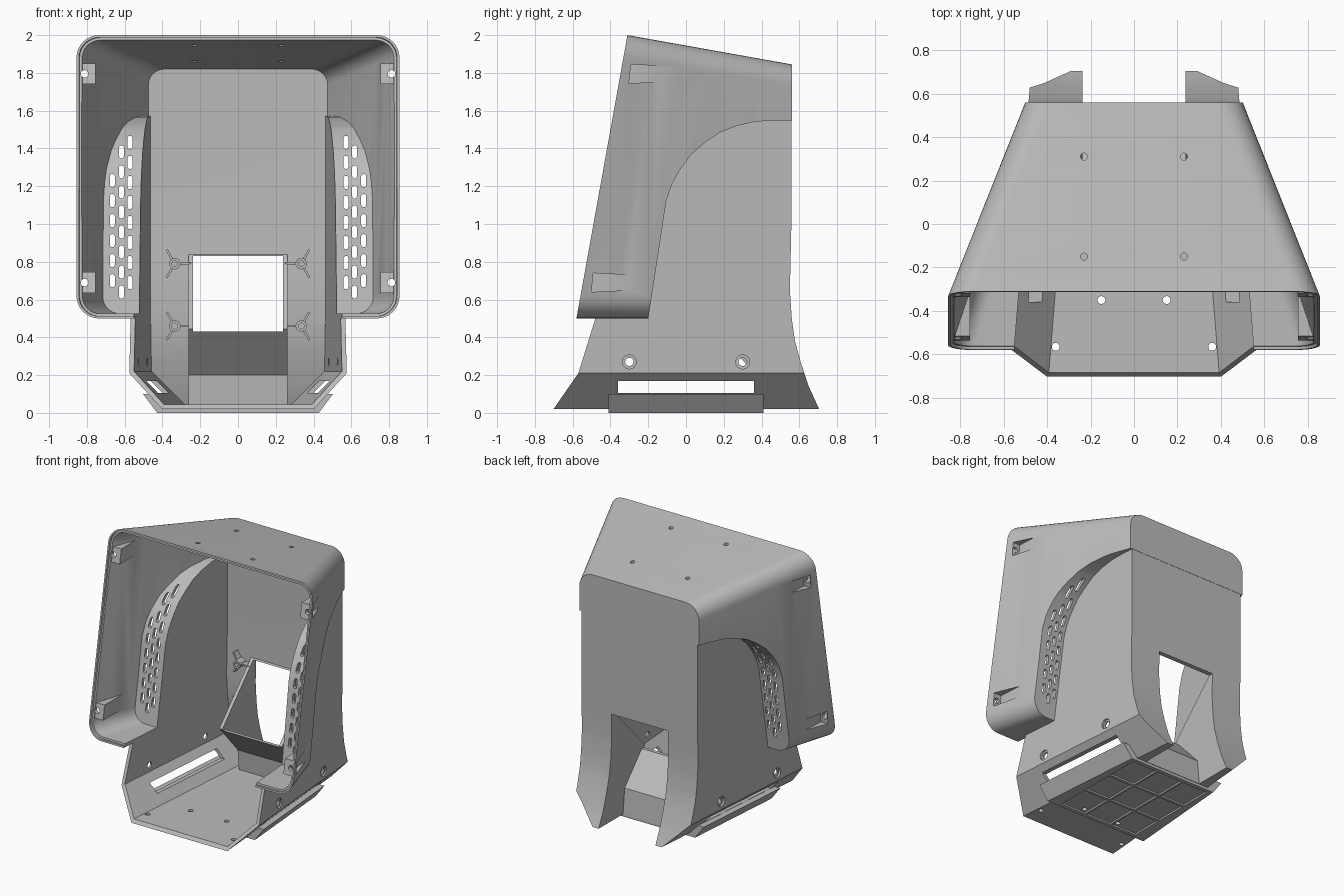
import bpy, bmesh, math
from mathutils import Vector

cube = bpy.data.objects.get("Cube")
if cube:
    bpy.data.objects.remove(cube, do_unlink=True)

T = 0.025                                  # wall thickness
grey = bpy.data.materials.new("plain grey")
grey.use_nodes = True
grey.diffuse_color = (0.5, 0.5, 0.5, 1)
grey.node_tree.nodes["Principled BSDF"].inputs["Base Color"].default_value = (0.5, 0.5, 0.5, 1)


# ---- helpers: every shape is a list of rings, lofted and capped ----
def make(name, shapes):
    bm = bmesh.new()
    for rings in shapes:
        loops = [[bm.verts.new(p) for p in ring] for ring in rings]
        n = len(loops[0])
        for a, b in zip(loops, loops[1:]):
            for i in range(n):
                bm.faces.new((a[i], a[(i + 1) % n], b[(i + 1) % n], b[i]))
        bm.faces.new(loops[0])
        bm.faces.new(loops[-1])
    bmesh.ops.recalc_face_normals(bm, faces=bm.faces[:])
    bmesh.ops.triangulate(bm, faces=bm.faces[:])
    mesh = bpy.data.meshes.new(name)
    bm.to_mesh(mesh)
    bm.free()
    mesh.materials.append(grey)
    obj = bpy.data.objects.new(name, mesh)
    bpy.context.scene.collection.objects.link(obj)
    return obj


def combine(target, other, operation):
    mod = target.modifiers.new("combine", 'BOOLEAN')
    mod.operation, mod.solver, mod.object = operation, 'EXACT', other
    bpy.context.view_layer.objects.active = target
    bpy.ops.object.modifier_apply(modifier=mod.name)
    bpy.data.objects.remove(other, do_unlink=True)


def prism(poly, x0, x1):
    return [[(x, y, z) for y, z in poly] for x in (x0, x1)]


def box(x0, x1, y0, y1, z0, z1):
    return prism([(y0, z0), (y1, z0), (y1, z1), (y0, z1)], x0, x1)


def rod(center, axis, r, length, n=20):
    axis = Vector(axis)
    u = axis.orthogonal().normalized()
    v = axis.cross(u)
    angles = [2 * math.pi * i / n for i in range(n)]
    return [[Vector(center) + axis * d + r * (math.cos(a) * u + math.sin(a) * v) for a in angles]
            for d in (-length / 2, length / 2)]


def round_rect(cx, cz, hw, hh, r, n=8):
    pts = []
    for k, (sx, sz) in enumerate([(1, 1), (-1, 1), (-1, -1), (1, -1)]):
        for i in range(n + 1):
            a = math.pi / 2 * (k + i / n)
            pts.append((cx + sx * (hw - r) + r * math.cos(a), cz + sz * (hh - r) + r * math.sin(a)))
    return pts


def offset(path, d):
    out = []
    for i, p in enumerate(path):
        a, b = path[max(i - 1, 0)], path[min(i + 1, len(path) - 1)]
        dy, dz = b[0] - a[0], b[1] - a[1]
        k = d / math.hypot(dy, dz)
        out.append((p[0] - dz * k, p[1] + dy * k))
    return out


def front_y(z):
    return -0.58 + 0.18 * (z - 0.5)


def half_width(y):
    return 0.53 - 0.08 * y


def hood(inset, s0, s1, back):
    front = [Vector((x, front_y(z), z))
             for x, z in round_rect(0, 1.25, 0.855 - inset, 0.75 - inset, 0.12 - inset)]
    end = [Vector((x, back, z))
           for x, z in round_rect(0, 1.1725, 0.5 - inset, 0.6725 - inset, 0.11 - inset)]
    steps = [s0 + (s1 - s0) * i / 6 for i in range(7)]
    return [[a + (b - a) * s for a, b in zip(front, end)] for s in steps]


def section(pairs, y0, y1):
    rings = []
    for y in (y0, y1):
        right = [(half_width(y) - d, y, z) for d, z in pairs]
        rings.append(right + [(-x, yy, z) for x, yy, z in reversed(right)])
    return rings


# ---- profiles in the y-z plane ----
arch = [(-0.23, 0.3), (-0.2, 0.5), (-0.15, 0.82), (-0.105, 1.12), (-0.075, 1.21), (-0.03, 1.29),
        (0.03, 1.37), (0.1, 1.43), (0.18, 1.485), (0.27, 1.52), (0.37, 1.542), (0.47, 1.548), (0.9, 1.548)]
rear = [(0.558, 1.6), (0.558, 1.0), (0.55, 0.65), (0.56, 0.5), (0.577, 0.38),
        (0.607, 0.27), (0.65, 0.14), (0.707, 0.015)]
close = [(0.9, 0.2), (-0.23, 0.2)]

# ---- outer skin: tapered hood with arched cut, plus lower body ----
housing = make("housing", [hood(0, 0, 1, 0.56)])
combine(housing, make("arch_cut", [prism(arch + close, -1, 1)]), 'DIFFERENCE')
lower = make("lower_body", [section([(0, 2), (0, 0.21), (0.185, 0.02)], -0.9, 0.9)])
side = [(-0.705, 0.015), (-0.57, 0.21), (-0.48, 0.5), (-0.42, 0.9), (-0.3, 1.3), (0, 1.6)] + rear
combine(lower, make("side_profile", [prism(side, -1, 1)]), 'INTERSECT')
combine(housing, lower, 'UNION')
combine(housing, make("base_rail", [section([(0.3, 0.1), (0.06, 0.1), (0.135, 0)], -0.41, 0.41)]), 'UNION')

# ---- inner space: the same shapes, one wall thickness smaller ----
space = make("inner_space", [hood(T, -0.06, 1, 0.56 - T)])
combine(space, make("arch_wall", [prism(offset(arch, T) + close, -1, 1)]), 'DIFFERENCE')
room = make("lower_room", [section([(T, 2), (T, 0.22), (0.193, 0.045)], -1.1, 0.9)])
inner_side = [(-1, -0.1), (-1, 0.9), (-0.5, 1.3), (0, 1.62)] + offset(rear, -T) + [(0.7, -0.1)]
combine(room, make("room_profile", [prism(inner_side, -1, 1)]), 'INTERSECT')
combine(space, room, 'UNION')

# solid left inside: rear cable pocket and four screw bosses
pocket = [(0.9, 0.855), (0.545, 0.855), (0.15, 0.445), (0.37, 0.2), (0.4, -0.1), (0.9, -0.1)]
keep = [prism(pocket, -0.262, 0.262)]
recesses, screw_holes = [], []
for s in (-1, 1):
    for z in (0.69, 1.795):
        f = front_y(z)
        lean = 0.18 * 0.055
        keep.append(prism([(f + 0.02 - lean, z - 0.055), (f + 0.34, z - 0.055), (f + 0.34, z + 0.055),
                           (f + 0.02 + lean, z + 0.055)], s * 0.755, s))
        recesses.append(prism([(f + 0.045, z - 0.05), (f + 0.34, z - 0.035), (f + 0.34, z + 0.035),
                               (f + 0.055, z + 0.05)], s * 0.778, s))
        screw_holes.append(rod((s * 0.812, f, z), (0, 1, 0), 0.02, 0.2))
combine(space, make("kept_solids", keep), 'DIFFERENCE')
combine(housing, space, 'DIFFERENCE')

# ---- cuts: rim step, pocket passage, recesses and holes ----
combine(housing, make("rim_step", [hood(0.012, -0.06, 0.012, 0.56)]), 'DIFFERENCE')
passage = [(0.95, 0.83), (0.53, 0.83), (0.1, 0.8), (0.1, 0.43), (0.19, 0.43), (0.395, 0.21),
           (0.425, -0.1), (0.95, -0.1)]
combine(housing, make("pocket_passage", [prism(passage, -0.237, 0.237)]), 'DIFFERENCE')
combine(housing, make("recesses", recesses), 'DIFFERENCE')
combine(housing, make("screw_holes", screw_holes), 'DIFFERENCE')

holes, sinks, vents = [], [], []
for s in (-1, 1):
    holes.append(box(s * 0.36, s * 0.8, -0.36, 0.36, 0.105, 0.17))          # long side slot
    for y in (-0.3, 0.3):
        w = half_width(y)
        holes.append(rod((s * w, y, 0.27), (1, 0, 0), 0.022, 0.15))
        sinks.append(rod((s * w, y, 0.27), (1, 0, 0), 0.037, 0.025))
    for y, z in ((0.31, 1.89), (-0.15, 1.97)):
        holes.append(rod((s * 0.23, y, z), (0, 0, 1), 0.016, 0.2))
    for x, y in ((0.36, -0.565), (0.15, -0.35)):
        holes.append(rod((s * x, y, 0.03), (0, 0, 1), 0.018, 0.15))
    # staggered vent slots through the arch wall
    for x, start, count in ((0.572, 0.69, 8), (0.617, 0.64, 8), (0.665, 0.7, 6)):
        for i in range(count):
            z = start + i * 0.106
            y = next(a[0] + (b[0] - a[0]) * (z - a[1]) / (b[1] - a[1])
                     for a, b in zip(arch, arch[1:]) if a[1] <= z < b[1])
            ring = round_rect(s * x, z, 0.013, 0.035, 0.0125, 3)
            vents.append([[(px, yy, pz) for px, pz in ring] for yy in (y - 0.1, y + 0.07)])
combine(housing, make("holes", holes), 'DIFFERENCE')
combine(housing, make("countersinks", sinks), 'DIFFERENCE')
combine(housing, make("vents", vents), 'DIFFERENCE')

# shallow panels under the base, leaving a grid of ribs
cells = [box(0.225 * i - 0.105, 0.225 * i + 0.105, 0.26 * j - 0.12, 0.26 * j + 0.12, -0.1, 0.012)
         for i in (-1, 0, 1) for j in (-1, 0, 1)]
combine(housing, make("base_panels", cells), 'DIFFERENCE')

# ---- standoffs with three ribs on the inside of the back wall ----
parts = [housing]
for s, side_name in ((-1, "right"), (1, "left")):
    for z, level in ((0.46, "lower"), (0.79, "upper")):
        post = make(f"standoff_{level}_{side_name}", [rod((s * 0.335, 0.505, z), (0, 1, 0), 0.03, 0.09)])
        for k in range(3):
            a = math.radians(60 + 120 * k)
            d, n = Vector((s * math.cos(a), 0, math.sin(a))), Vector((-math.sin(a), 0, s * math.cos(a)))
            c = Vector((s * 0.335, 0, z))
            foot = [c + d * r + n * w for r, w in ((0.01, -0.006), (0.085, -0.006), (0.085, 0.006), (0.01, 0.006))]
            rib = make("rib", [[[(p.x, y, p.z) for p in foot] for y in (0.48, 0.545)]])
            combine(post, rib, 'UNION')
        combine(post, make("bore", [rod((s * 0.335, 0.47, z), (0, 1, 0), 0.015, 0.1)]), 'DIFFERENCE')
        parts.append(post)

for obj in parts:
    bpy.ops.object.select_all(action='DESELECT')
    obj.select_set(True)
    bpy.context.view_layer.objects.active = obj
    bpy.ops.object.shade_smooth_by_angle(angle=math.radians(30))
